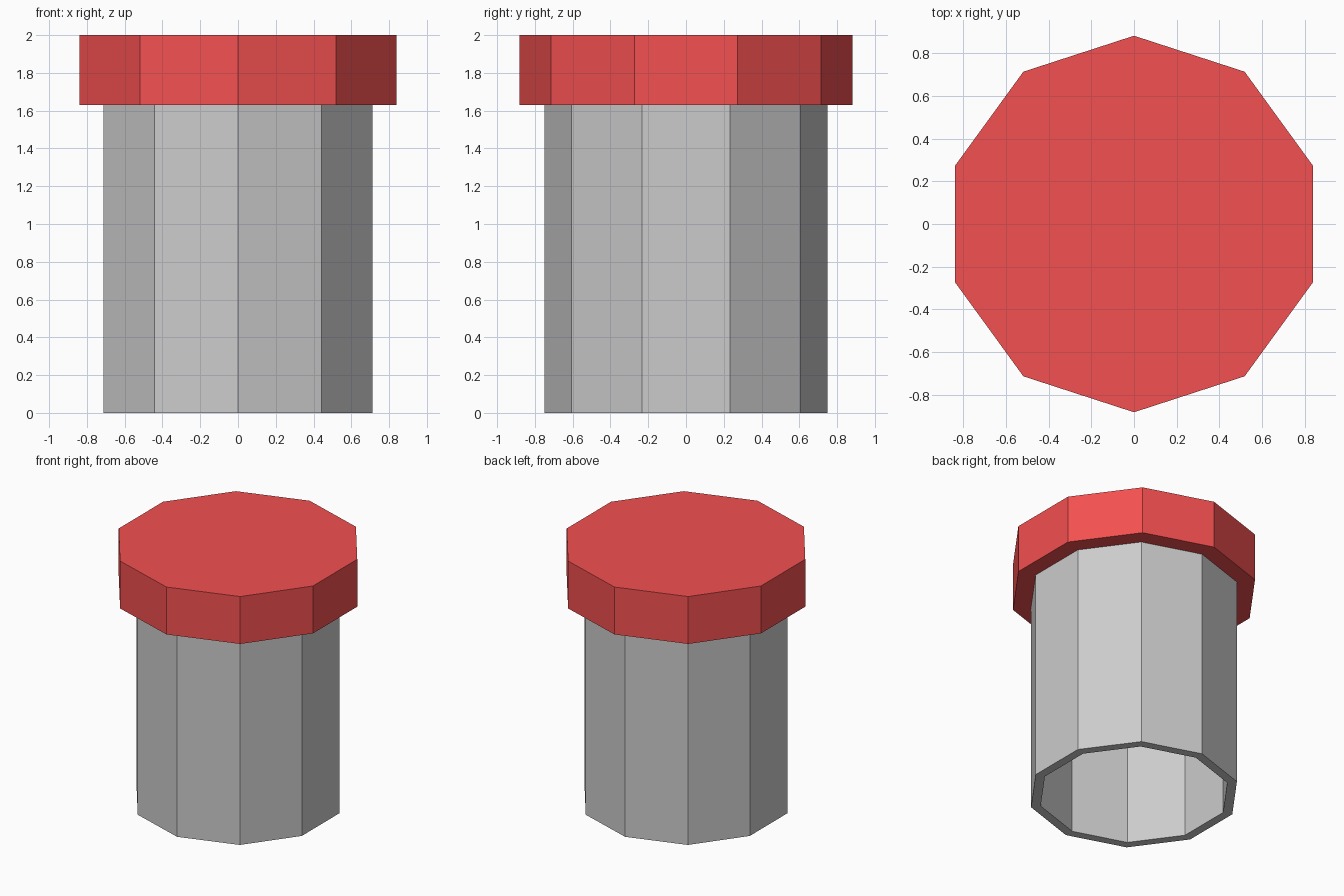
import bpy, bmesh, math

if "Cube" in bpy.data.objects:
    bpy.data.objects.remove(bpy.data.objects["Cube"])

SIDES = 10


def ring(bm, radius, z):
    """Ten-sided loop with a corner pointing along +y."""
    step = 2 * math.pi / SIDES
    return [bm.verts.new((radius * math.cos(math.pi / 2 + i * step),
                          radius * math.sin(math.pi / 2 + i * step), z))
            for i in range(SIDES)]


def prism(name, profile, closed):
    """Turn a (radius, z) profile into a faceted solid: hollow if closed, else capped."""
    bm = bmesh.new()
    rings = [ring(bm, r, z) for r, z in profile]
    pairs = list(zip(rings, rings[1:]))
    if closed:
        pairs.append((rings[-1], rings[0]))
    else:
        bm.faces.new(rings[0])
        bm.faces.new(rings[-1])
    for a, b in pairs:
        for i in range(SIDES):
            j = (i + 1) % SIDES
            bm.faces.new((a[i], a[j], b[j], b[i]))
    bmesh.ops.recalc_face_normals(bm, faces=bm.faces[:])
    mesh = bpy.data.meshes.new(name)
    bm.to_mesh(mesh)
    bm.free()
    obj = bpy.data.objects.new(name, mesh)
    bpy.context.collection.objects.link(obj)
    return obj


# Hollow grey body, open at the bottom
prism("body_tube", [(0.75, 0), (0.75, 1.63), (0.68, 1.63), (0.68, 0)], True)

# Wider red cap closing the top
cap = prism("cap", [(0.882, 1.63), (0.882, 2.0)], False)
red = bpy.data.materials.new("cap_red")
red.diffuse_color = (0.9, 0.08, 0.08, 1)
red.use_nodes = True
red.node_tree.nodes["Principled BSDF"].inputs["Base Color"].default_value = red.diffuse_color
cap.data.materials.append(red)
